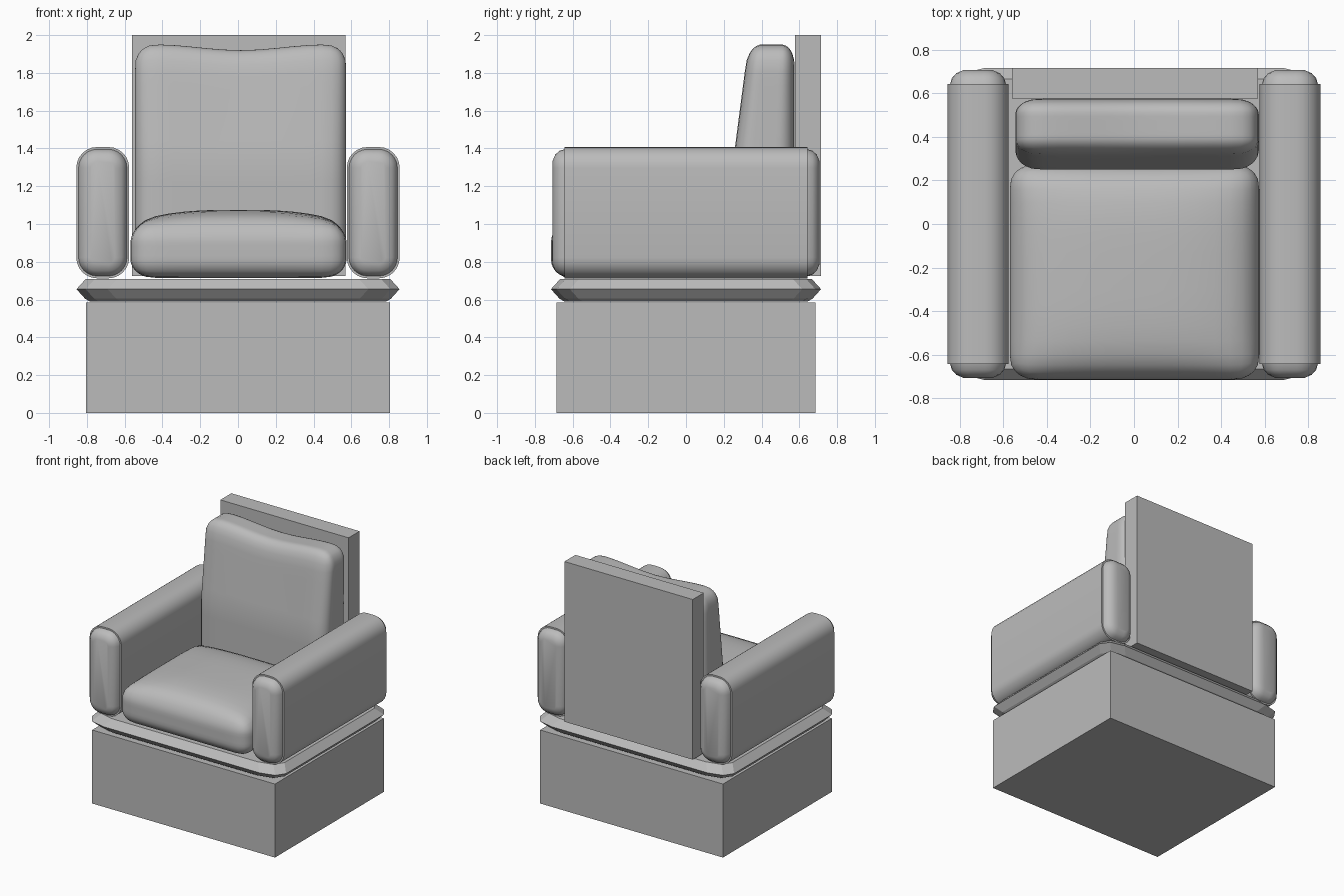
import bpy, bmesh, math
from mathutils import Vector

cube = bpy.data.objects.get("Cube")
if cube:
    bpy.data.objects.remove(cube, do_unlink=True)

# One plain grey for the whole chair
GREY = (0.5, 0.5, 0.5, 1)
grey = bpy.data.materials.new("plain_grey")
grey.use_nodes = True
grey.diffuse_color = GREY
grey.node_tree.nodes["Principled BSDF"].inputs["Base Color"].default_value = GREY


def finish(name, bm, smooth=True):
    """Turn a bmesh into an object, keeping edges over 30 degrees sharp."""
    bmesh.ops.recalc_face_normals(bm, faces=bm.faces)
    for f in bm.faces:
        f.smooth = smooth
    for e in bm.edges:
        e.smooth = e.calc_face_angle(0) < math.radians(30)
    mesh = bpy.data.meshes.new(name)
    bm.to_mesh(mesh)
    bm.free()
    mesh.materials.append(grey)
    obj = bpy.data.objects.new(name, mesh)
    bpy.context.collection.objects.link(obj)
    return obj


def box(name, lo, hi):
    lo, hi = Vector(lo), Vector(hi)
    bm = bmesh.new()
    bmesh.ops.create_cube(bm, size=1)
    for v in bm.verts:
        v.co = (lo + hi) / 2 + v.co * (hi - lo)
    return finish(name, bm, False)


def rounded_outline(w, h, rx, ry, steps):
    """Points of a rectangle with elliptical corners, centred on zero."""
    points = []
    for k, (sx, sy) in enumerate(((1, 1), (-1, 1), (-1, -1), (1, -1))):
        for i in range(steps + 1):
            a = (k + i / steps) * math.pi / 2
            points.append((sx * (w / 2 - rx) + rx * math.cos(a),
                           sy * (h / 2 - ry) + ry * math.sin(a)))
    return points


def loft(name, rings, smooth):
    """Skin a list of closed rings and cap both ends."""
    bm = bmesh.new()
    rows = [[bm.verts.new(p) for p in ring] for ring in rings]
    n = len(rows[0])
    for a, b in zip(rows, rows[1:]):
        for i in range(n):
            j = (i + 1) % n
            bm.faces.new((a[i], a[j], b[j], b[i]))
    bm.faces.new(rows[0])
    bm.faces.new(rows[-1])
    return finish(name, bm, smooth)


def cushion(name, lo, hi, radius, warp):
    """Soft box with rounded edges; warp bends points given in -1..1 units."""
    lo, hi = Vector(lo), Vector(hi)
    half, mid = (hi - lo) / 2, (hi + lo) / 2
    bm = bmesh.new()
    bmesh.ops.create_cube(bm, size=2)
    bmesh.ops.subdivide_edges(bm, edges=bm.edges[:], cuts=17, use_grid_fill=True)
    for v in bm.verts:
        inner, off = Vector(), Vector()
        for k in range(3):
            p = math.sin(v.co[k] * math.pi / 2) * half[k]
            limit = half[k] - radius[k]
            inner[k] = max(-limit, min(limit, p))
            off[k] = (p - inner[k]) / radius[k]
        off.normalize()
        p = Vector([inner[k] + off[k] * radius[k] for k in range(3)])
        unit = Vector([p[k] / half[k] for k in range(3)])
        v.co = mid + p + Vector(warp(*unit))
    return finish(name, bm)


# Solid base block
box("base", (-0.805, -0.685, 0), (0.805, 0.685, 0.585))

# Faceted trim between base and seat
trim = []
for z, inset in ((0.59, 0.07), (0.605, 0.045), (0.655, 0), (0.71, 0.05)):
    outline = rounded_outline(1.71 - 2 * inset, 1.43 - 2 * inset, 0.165, 0.1, 2)
    trim.append([(x, y, z) for x, y in outline])
loft("base_trim", trim, False)

# Armrests: straight body with slightly narrower domed pads at both ends
half_rings = [(0.643, 0), (0.643, 0.012), (0.67, 0.02), (0.692, 0.04), (0.707, 0.075)]
stations = [(-y, i) for y, i in reversed(half_rings)] + half_rings
for side, label in ((1, "left"), (-1, "right")):
    rings = []
    for y, inset in stations:
        r = 0.11 - inset
        outline = rounded_outline(0.28 - 2 * inset, 0.695 - 2 * inset, r, r, 6)
        rings.append([(side * 0.716 + x, y, 1.06 + z) for x, z in outline])
    loft(label + "_armrest", rings, True)

# Upright board behind the back cushion
box("back_board", (-0.56, 0.577, 0.725), (0.57, 0.715, 2))


# Seat cushion with a crowned top
def crown(x, y, z):
    lift = (1 - abs(x) ** 3) * (1 - abs(y) ** 4)
    return 0, 0, 0.075 * lift * (z + 1) / 2


cushion("seat_cushion", (-0.57, -0.715, 0.715), (0.575, 0.275, 1.0),
        (0.12, 0.1, 0.1), crown)


# Back cushion leaning back, with a shallow dip along its top
def lean(x, y, z):
    front = (1 - y) / 2
    dip = math.cos(min(1, abs(x) / 0.8) * math.pi / 2) ** 2
    return 0, 0.08 * front * max(0, z), -0.03 * dip * max(0, z)


cushion("back_cushion", (-0.545, 0.25, 0.72), (0.573, 0.575, 1.95),
        (0.11, 0.09, 0.11), lean)
